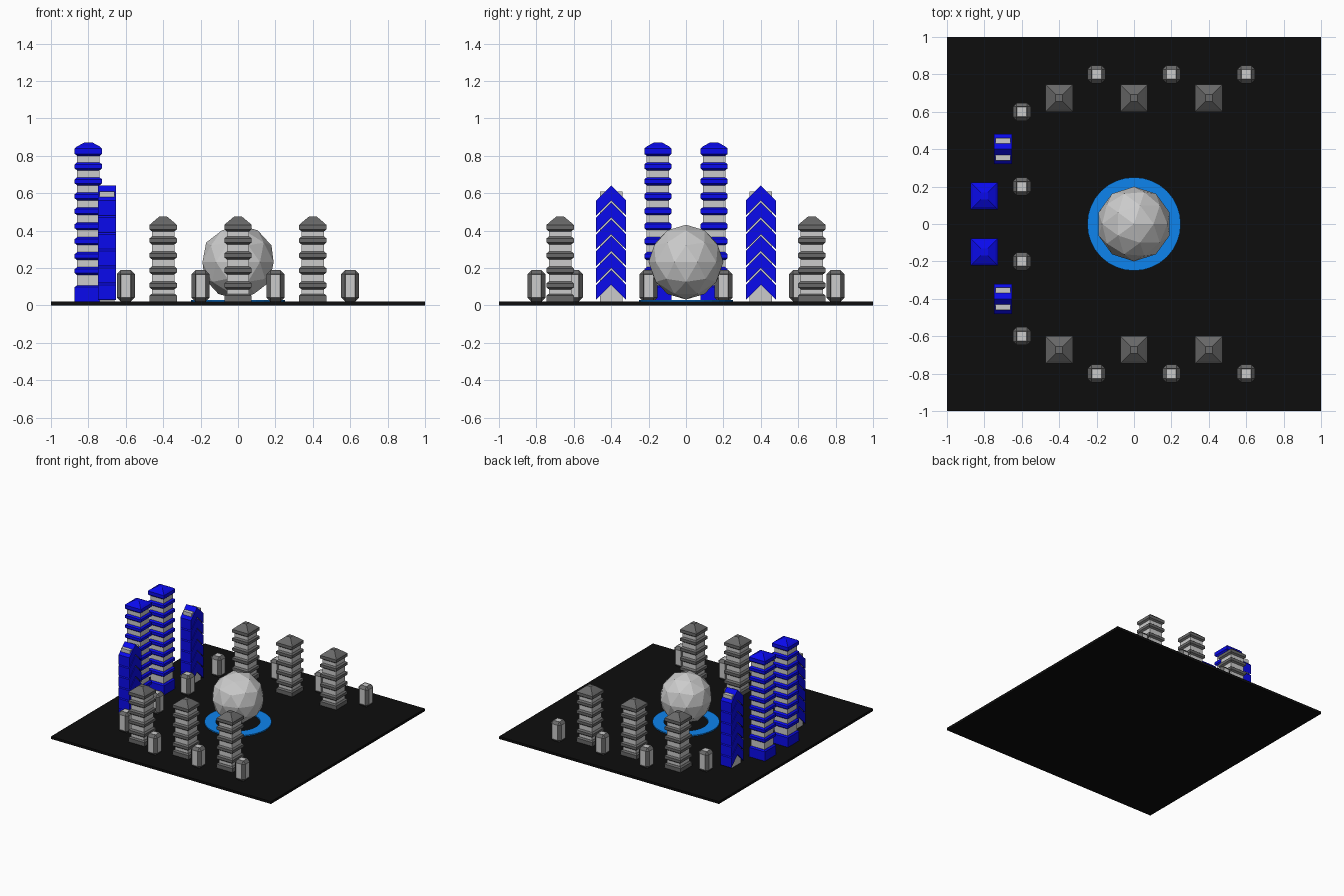
import bpy, bmesh
from mathutils import Matrix

if "Cube" in bpy.data.objects:
    bpy.data.objects.remove(bpy.data.objects["Cube"])


def material(name, rgb):
    m = bpy.data.materials.new(name)
    m.diffuse_color = (*rgb, 1)
    m.use_nodes = True
    m.node_tree.nodes["Principled BSDF"].inputs["Base Color"].default_value = m.diffuse_color
    return m


BLUE = material("blue", (0.003, 0.003, 0.85))
CYAN = material("ring_blue", (0.004, 0.23, 0.85))
BLACK = material("black", (0.004, 0.004, 0.004))
DARK = material("dark_grey", (0.14, 0.14, 0.14))
LIGHT = material("light_grey", (0.75, 0.75, 0.75))


def finish(bm, name, loc, *mats):
    bmesh.ops.recalc_face_normals(bm, faces=bm.faces)
    me = bpy.data.meshes.new(name)
    bm.to_mesh(me)
    bm.free()
    ob = bpy.data.objects.new(name, me)
    ob.location = loc
    for m in mats:
        me.materials.append(m)
    bpy.context.collection.objects.link(ob)
    return ob


def add_box(bm, size, z0):
    mat = Matrix.Translation((0, 0, z0 + size[2] / 2)) @ Matrix.Diagonal((*size, 1))
    bmesh.ops.create_cube(bm, size=1, matrix=mat)


def add_stack(bm, sections):
    """Square loft through (half width, z) sections."""
    rows = [[bm.verts.new((sx * h, sy * h, z)) for sx, sy in
             ((-1, -1), (1, -1), (1, 1), (-1, 1))] for h, z in sections]
    for a, b in zip(rows, rows[1:]):
        for i in range(4):
            j = (i + 1) % 4
            bm.faces.new((a[i], a[j], b[j], b[i]))
    bm.faces.new(rows[0][::-1])
    bm.faces.new(rows[-1])


def tower(name, x, y, base_top, first, count, cap, trim):
    # light core
    bm = bmesh.new()
    add_box(bm, (0.12, 0.12, cap[0] - 0.01), 0.02)
    finish(bm, name + "_core", (x, y, 0), LIGHT)
    # base, floor bands and pyramid roof
    bm = bmesh.new()
    w = 0.073
    add_stack(bm, [(w, 0.02), (w, base_top - 0.01), (0.062, base_top)])
    for i in range(count):
        z = first + i * 0.08
        add_stack(bm, [(0.059, z - 0.022), (w, z - 0.011), (w, z + 0.011), (0.059, z + 0.022)])
    z0, z1, z2, z3 = cap
    add_stack(bm, [(0.059, z0), (w, z1), (w, z2), (0.06, z2 + 0.012), (0.019, z3)])
    finish(bm, name + "_bands", (x, y, 0), trim)


def chevron_tower(x, y):
    # light core poking through the gable
    bm = bmesh.new()
    add_box(bm, (0.08, 0.12, 0.59), 0.02)
    finish(bm, "chevron_tower_core", (x, y, 0), LIGHT)
    # stacked chevron bands
    bm = bmesh.new()
    for i in range(6):
        top, t = 0.64 - i * 0.09, 0.08
        prof = [(-0.08, top - 0.08), (0, top), (0.08, top - 0.08),
                (0.08, top - 0.08 - t), (0, top - t), (-0.08, top - 0.08 - t)]
        f, b = [[bm.verts.new((sx, py, pz)) for py, pz in prof] for sx in (0.049, -0.049)]
        for k in range(6):
            n = (k + 1) % 6
            bm.faces.new((f[k], f[n], b[n], b[k]))
        for s in (f, b):
            bm.faces.new((s[0], s[1], s[4], s[5]))
            bm.faces.new((s[1], s[2], s[3], s[4]))
    finish(bm, "chevron_tower_bands", (x, y, 0), BLUE)


def pod(x, y):
    # chamfered dark frame with recessed light panels
    bm = bmesh.new()
    add_box(bm, (0.096, 0.096, 0.168), 0.02)
    bmesh.ops.bevel(bm, geom=bm.edges[:], offset=0.021, segments=1, affect='EDGES')
    bm.normal_update()
    panels = [f for f in bm.faces if max(abs(c) for c in f.normal) > 0.99 and f.normal.z > -0.9]
    bmesh.ops.inset_individual(bm, faces=panels, thickness=0.002, depth=-0.003)
    for f in panels:
        f.material_index = 1
    finish(bm, "pod", (x, y, 0), DARK, LIGHT)


# ground plate
bm = bmesh.new()
add_box(bm, (2, 2, 0.02), 0)
finish(bm, "base_plate", (0, 0, 0), BLACK)

# central faceted globe
bm = bmesh.new()
bmesh.ops.create_icosphere(bm, subdivisions=2, radius=0.2)
finish(bm, "globe", (0, 0, 0.231), LIGHT)

# flat ring around the globe
bm = bmesh.new()
bmesh.ops.create_circle(bm, segments=32, radius=0.25)
bmesh.ops.create_circle(bm, segments=32, radius=0.165)
bmesh.ops.bridge_loops(bm, edges=bm.edges[:])
ext = bmesh.ops.extrude_face_region(bm, geom=bm.faces[:])
bmesh.ops.translate(bm, vec=(0, 0, 0.01),
                    verts=[v for v in ext["geom"] if isinstance(v, bmesh.types.BMVert)])
finish(bm, "ground_ring", (0, 0, 0.019), CYAN)

# buildings mirrored across y
for s in (-1, 1):
    tower("tall_tower", -0.8, s * 0.15, 0.107, 0.183, 8, (0.798, 0.81, 0.838, 0.872), BLUE)
    chevron_tower(-0.7, s * 0.4)
    for x in (-0.4, 0, 0.4):
        tower("short_tower", x, s * 0.673, 0.062, 0.107, 4, (0.395, 0.406, 0.43, 0.476), DARK)
    for x, y in ((-0.6, 0.2), (-0.6, 0.6), (-0.2, 0.8), (0.2, 0.8), (0.6, 0.8)):
        pod(x, s * y)
